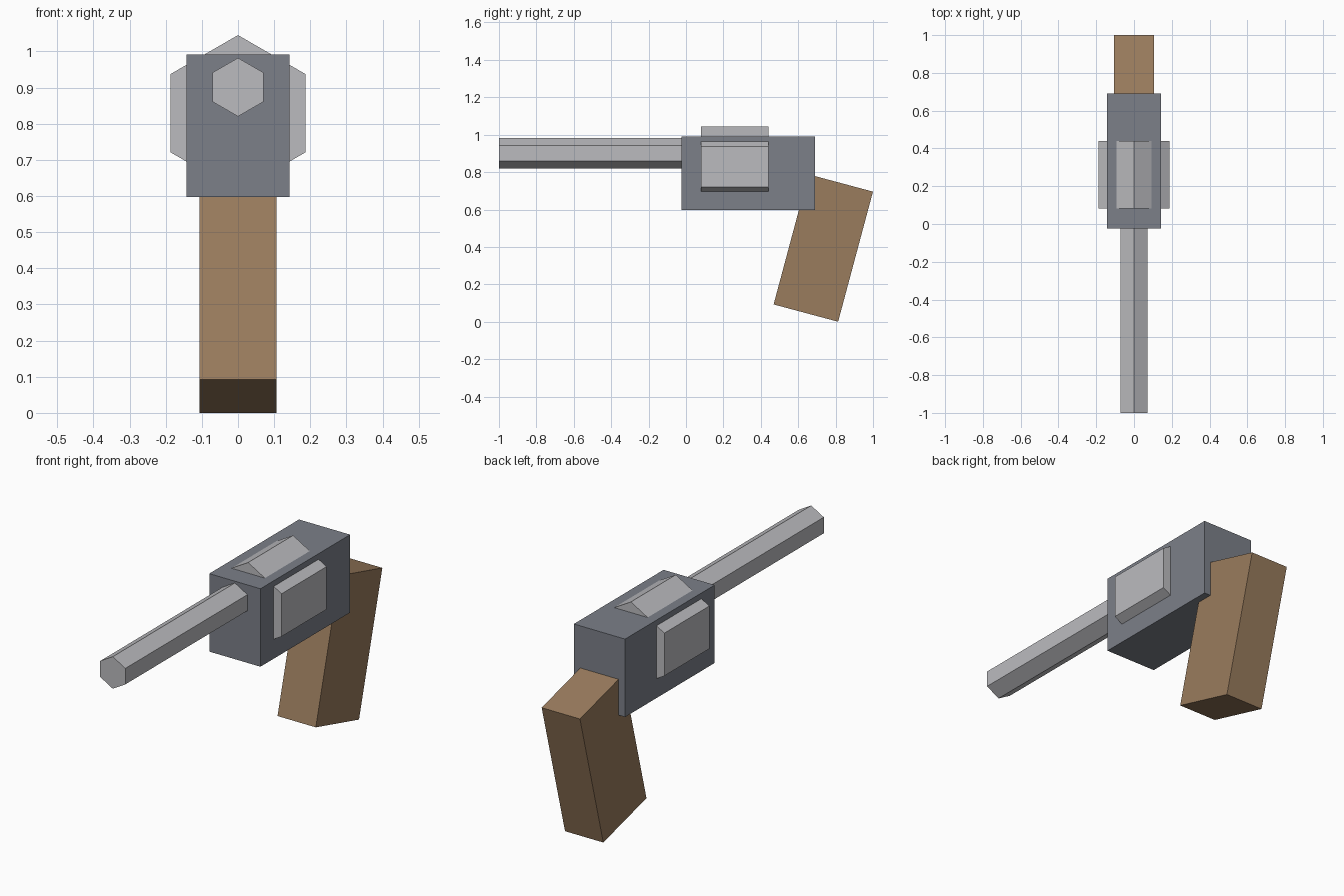
import bpy
from math import radians

if "Cube" in bpy.data.objects:
    bpy.data.objects.remove(bpy.data.objects["Cube"])


def paint(obj, name, color):
    mat = bpy.data.materials.get(name) or bpy.data.materials.new(name)
    mat.diffuse_color = (*color, 1)
    mat.use_nodes = True
    mat.node_tree.nodes["Principled BSDF"].inputs["Base Color"].default_value = mat.diffuse_color
    obj.data.materials.append(mat)


def box(name, center, size, tilt=0):
    bpy.ops.mesh.primitive_cube_add(size=1, location=center)
    obj = bpy.context.object
    obj.name = name
    obj.scale = size
    obj.rotation_euler.x = radians(tilt)
    return obj


def hex_prism(name, radius, y0, y1, z):
    # six-sided prism lying along y with a corner pointing up
    bpy.ops.mesh.primitive_cylinder_add(
        vertices=6, radius=radius, depth=y1 - y0,
        location=(0, (y0 + y1) / 2, z), rotation=(radians(90), 0, 0))
    obj = bpy.context.object
    obj.name = name
    return obj


STEEL = (0.50, 0.50, 0.52)
FRAME = (0.20, 0.215, 0.25)
WOOD = (0.32, 0.20, 0.11)

# Barrel and rotating cylinder
paint(hex_prism("barrel", 0.081, -1.0, 0.0, 0.901), "steel", STEEL)
paint(hex_prism("cylinder", 0.216, 0.081, 0.44, 0.829), "steel", STEEL)

# Frame block
paint(box("frame", (0, 0.333, 0.794), (0.286, 0.716, 0.394)), "frame", FRAME)

# Tilted wooden grip
paint(box("grip", (0, 0.734, 0.394), (0.214, 0.357, 0.72), -15), "wood", WOOD)
